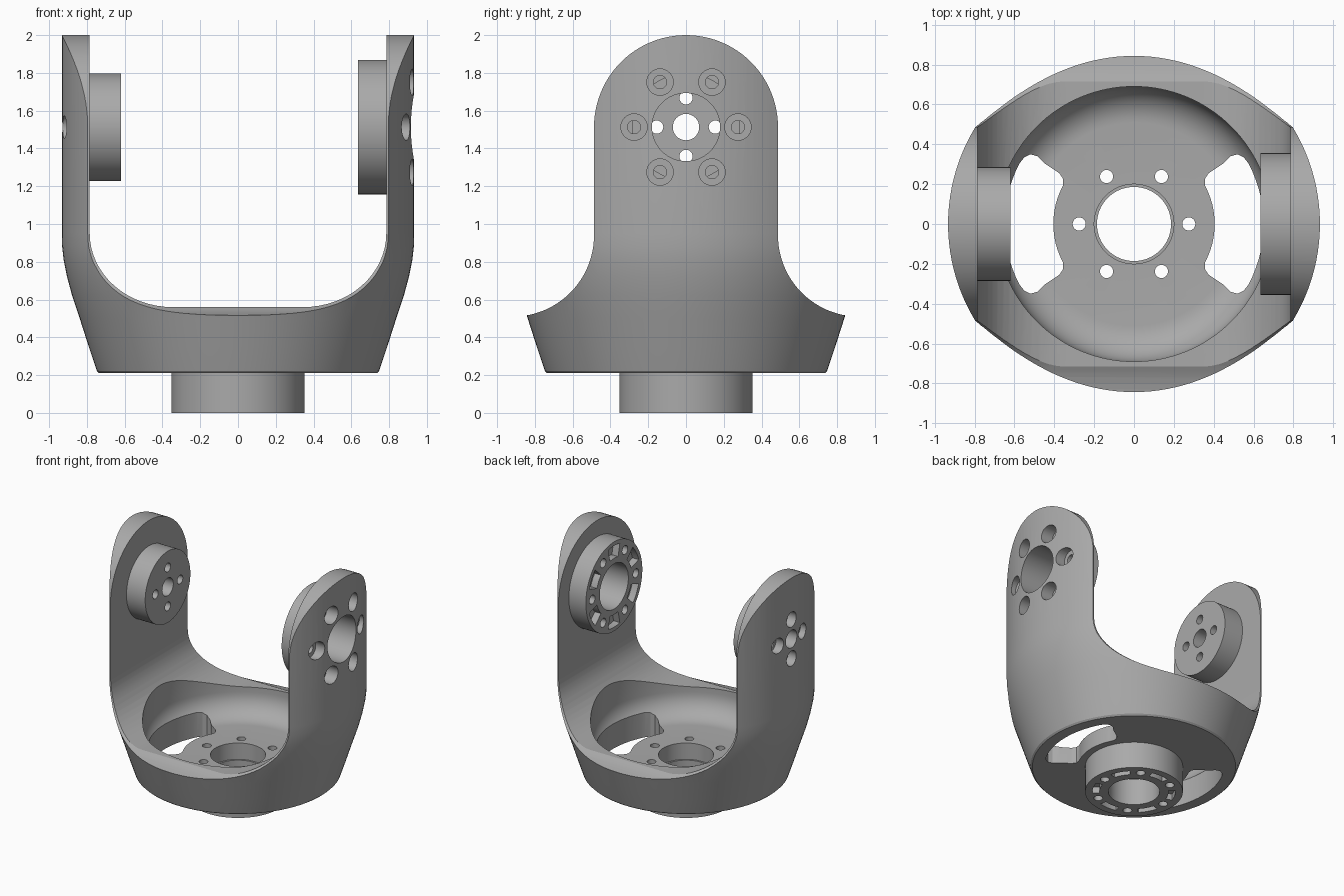
import bpy, bmesh
from math import sin, cos, radians, pi
from mathutils import Vector

cube = bpy.data.objects.get("Cube")
if cube:
    bpy.data.objects.remove(cube)

grey = bpy.data.materials.new("machined grey")
grey.use_nodes = True
TONE = (0.4, 0.4, 0.4, 1)
grey.diffuse_color = TONE
grey.node_tree.nodes["Principled BSDF"].inputs["Base Color"].default_value = TONE

AXLE = 1.513      # height of the arm axis
RING = 0.275      # bolt circle radius
SIXTHS = range(0, 360, 60)


def arc(cx, cy, r, a, b, n):
    steps = [radians(a + (b - a) * i / n) for i in range(n + 1)]
    return [(cx + r * cos(t), cy + r * sin(t)) for t in steps]


def circle(cx, cy, r, n=48):
    return arc(cx, cy, r, 0, 360, n)[:-1]


def slot(cx, cy, inner, outer, mid, half):
    """Ring segment centred on angle mid."""
    return (arc(cx, cy, outer, mid - half, mid + half, 8)
            + arc(cx, cy, inner, mid + half, mid - half, 8))


def finish(name, bm):
    bmesh.ops.recalc_face_normals(bm, faces=bm.faces)
    me = bpy.data.meshes.new(name)
    bm.to_mesh(me)
    bm.free()
    me.materials.append(grey)
    ob = bpy.data.objects.new(name, me)
    bpy.context.collection.objects.link(ob)
    return ob


def prisms(name, axis, shapes):
    """Extrude outlines (points, low, high) along an axis into one object."""
    place = {"x": lambda u, v, h: (h, u, v),
             "y": lambda u, v, h: (u, h, v),
             "z": lambda u, v, h: (u, v, h)}[axis]
    bm = bmesh.new()
    for pts, lo, hi in shapes:
        ends = [[bm.verts.new(place(u, v, h)) for u, v in pts] for h in (lo, hi)]
        bm.faces.new(ends[0])
        bm.faces.new(ends[1])
        for i in range(len(pts)):
            bm.faces.new((ends[0][i - 1], ends[0][i], ends[1][i], ends[1][i - 1]))
    return finish(name, bm)


def lathe(name, profile, n=128):
    """Turn (radius, height) points around z, capped at both ends."""
    bm = bmesh.new()
    rings = [[bm.verts.new((x, y, z)) for x, y in circle(0, 0, r, n)]
             for r, z in profile]
    bm.faces.new(rings[0])
    bm.faces.new(rings[-1])
    for a, b in zip(rings, rings[1:]):
        for i in range(n):
            bm.faces.new((a[i - 1], a[i], b[i], b[i - 1]))
    return finish(name, bm)


def cut(cutter, *targets, operation="DIFFERENCE"):
    cutter.hide_render = True
    for ob in targets:
        mod = ob.modifiers.new("cut", "BOOLEAN")
        mod.operation = operation
        mod.solver = "EXACT"
        mod.object = cutter
        bpy.context.view_layer.objects.active = ob
        bpy.ops.object.modifier_apply(modifier=mod.name)
    bpy.data.objects.remove(cutter)


# Yoke: turned outer skin
yoke = lathe("yoke", [(0.735, 0.21), (0.747, 0.222), (0.79, 0.35), (0.838, 0.5),
                      (0.878, 0.62), (0.905, 0.72), (0.923, 0.81), (0.931, 0.88),
                      (0.933, 0.95), (0.933, 2.1)])

# Rounded arms flaring into the base, seen from the side
half = (arc(0, AXLE, 0.487, 90, 0, 24)
        + arc(0.917, 0.94, 0.43, 180, 262, 20)
        + [(1.2, 0.5), (1.2, 0.1)])
outline = half + [(-u, v) for u, v in reversed(half[1:])]
cut(prisms("side_outline", "x", [(outline, -1.2, 1.2)]), yoke, operation="INTERSECT")

# Gap between the arms
half = ([(0.785, 2.2)] + [(0.345 + 0.44 * cos(t), 0.95 - 0.39 * sin(t))
                          for t in [pi / 2 * i / 16 for i in range(17)]])
gap = half + [(-u, v) for u, v in reversed(half)]
cut(prisms("arm_gap", "y", [(gap, -1.2, 1.2)]), yoke)

# Bowl with a rounded floor corner
bowl = [(0.001, 0.34)] + arc(0.51, 0.52, 0.18, -90, 0, 10) + [(0.69, 1.0)]
cut(lathe("bowl", bowl), yoke)

# Side windows in the floor
corner = [(0.355, 0.225), (0.375, 0.255), (0.45, 0.305), (0.485, 0.34),
          (0.52, 0.35), (0.55, 0.335)]
window = (arc(0, 0, 0.405, -28, 28, 12) + corner
          + arc(0, 0, 0.65, 28, -28, 14) + [(u, -v) for u, v in reversed(corner)])
cut(prisms("windows", "z", [(window, 0.1, 0.6),
                            ([(-u, v) for u, v in window], 0.1, 0.6)]), yoke)

# Hub under the base and round pads on the arms
hub = prisms("hub", "z", [(circle(0, 0, 0.353, 96), 0, 0.21)])
left_pad = prisms("left_pad", "x", [(circle(0, AXLE, 0.356, 96), 0.635, 0.785)])
right_pad = prisms("right_pad", "x", [(circle(0, AXLE, 0.285, 96), -0.785, -0.62)])


def around(r, angle, cz=0):
    t = radians(angle)
    return r * cos(t), cz + r * sin(t)


# Base bores and bolt holes
bolts = [(circle(*around(RING, a), 0.033, 24), -0.1, 0.6) for a in SIXTHS]
cut(prisms("base_bore", "z", [(circle(0, 0, 0.2, 64), 0.1, 0.6)] + bolts), yoke)
cut(prisms("hub_bore", "z", [(circle(0, 0, 0.186, 64), -0.1, 0.6)] + bolts
           + [(slot(0, 0, 0.25, 0.3, a + 30, 14), -0.1, 0.05) for a in SIXTHS]), hub)

# Left arm: large bore, six counterbored bolts, pockets in the pad face
spots = [around(RING, a, AXLE) for a in SIXTHS]
left_holes = ([(circle(0, AXLE, 0.18, 64), 0.5, 1.1)]
              + [(circle(*p, 0.035, 24), 0.5, 1.1) for p in spots])
cut(prisms("left_bore", "x", left_holes), yoke)
cut(prisms("left_counterbore", "x",
           [(circle(*p, 0.07, 32), 0.83, 1.1) for p in spots]), yoke)
cut(prisms("left_pad_bore", "x", left_holes
           + [(slot(0, AXLE, 0.225, 0.325, a + 30, 13), 0.5, 0.69)
              for a in SIXTHS]), left_pad)

# Right arm: centre hole and four counterbored bolts
spots = [around(0.155, a, AXLE) for a in range(0, 360, 90)]
right_holes = ([(circle(0, AXLE, 0.07, 32), -1.1, -0.5)]
               + [(circle(*p, 0.035, 24), -1.1, -0.5) for p in spots])
cut(prisms("right_bore", "x", right_holes), yoke, right_pad)
cut(prisms("right_counterbore", "x",
           [(circle(*p, 0.06, 32), -1.1, -0.86) for p in spots]), yoke)

# Smooth curved faces, keep machined edges sharp
bpy.ops.object.select_all(action="DESELECT")
for ob in (yoke, hub, left_pad, right_pad):
    ob.select_set(True)
bpy.context.view_layer.objects.active = yoke
bpy.ops.object.shade_smooth_by_angle(angle=radians(22))
